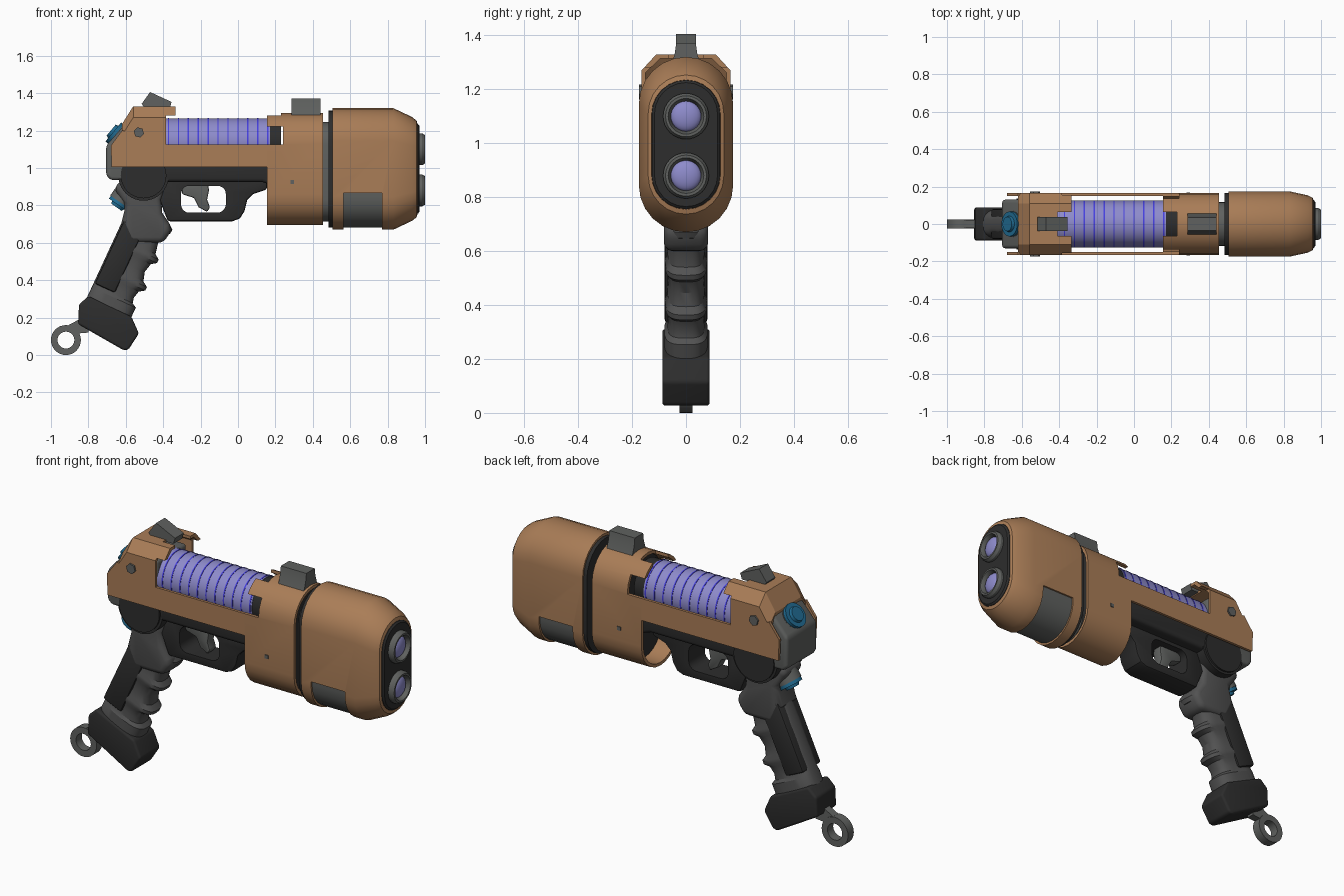
import bpy, bmesh, math
from mathutils import Vector

if "Cube" in bpy.data.objects:
    bpy.data.objects.remove(bpy.data.objects["Cube"])

def mat(name, r, g, b):
    m = bpy.data.materials.new(name)
    m.diffuse_color = (r, g, b, 1)
    m.use_nodes = True
    m.node_tree.nodes["Principled BSDF"].inputs["Base Color"].default_value = m.diffuse_color
    return m

BROWN = mat("copper_brown", .40, .205, .095)
DARK = mat("charcoal", .026, .026, .026)
GRAY = mat("steel_gray", .115, .12, .115)
GRIP = mat("grip_gray", .085, .085, .085)
BLUE = mat("button_blue", .015, .15, .29)
VIOLET = mat("coil_violet", .27, .26, .60)
COIL = mat("coil_blue", .06, .05, .75)

def finish(name, bm, m):
    bmesh.ops.recalc_face_normals(bm, faces=bm.faces)
    me = bpy.data.meshes.new(name)
    bm.to_mesh(me)
    bm.free()
    me.materials.append(m)
    ob = bpy.data.objects.new(name, me)
    bpy.context.collection.objects.link(ob)
    return ob

def bake(ob):
    dg = bpy.context.evaluated_depsgraph_get()
    me = bpy.data.meshes.new_from_object(ob.evaluated_get(dg))
    ob.modifiers.clear()
    ob.data = me

def loft(name, rings, m, closed=False):
    """Skin a list of equal rings; closed joins last to first, otherwise capped."""
    bm = bmesh.new()
    vs = [[bm.verts.new(p) for p in r] for r in rings]
    n = len(vs[0])
    for a, b in zip(vs, vs[1:] + ([vs[0]] if closed else [])):
        for i in range(n):
            j = (i + 1) % n
            bm.faces.new((a[i], a[j], b[j], b[i]))
    if not closed:
        bm.faces.new(vs[0])
        bm.faces.new(vs[-1])
    return finish(name, bm, m)

def prism(name, pts, y0, y1, m, bevel=0, seg=3):
    """Side profile (x, z) extruded along y."""
    ob = loft(name, [[(x, y, z) for x, z in pts] for y in (y0, y1)], m)
    if bevel:
        md = ob.modifiers.new("bevel", 'BEVEL')
        md.width, md.segments, md.limit_method, md.angle_limit = bevel, seg, 'ANGLE', math.radians(40)
        bake(ob)
    return ob

def box(name, x0, x1, y0, y1, z0, z1, m):
    return prism(name, [(x0, z0), (x1, z0), (x1, z1), (x0, z1)], y0, y1, m)

def cut(ob, *cutters):
    for c in cutters:
        c.hide_render = True
        md = ob.modifiers.new("cut", 'BOOLEAN')
        md.operation, md.object, md.solver = 'DIFFERENCE', c, 'EXACT'
    bake(ob)

def stadium(x, hw, hh, cz=.995, n=12):
    """Upright rounded slot outline in the plane at x."""
    pts = []
    for top, a0 in ((1, 0), (-1, math.pi)):
        for i in range(n + 1):
            a = a0 + math.pi * i / n
            pts.append((x, hw * math.cos(a), cz + top * (hh - hw) + hw * math.sin(a)))
    return pts

def disc(name, p, d, r, depth, m, r2=None, n=32):
    """Cylinder starting at p and running along d."""
    d = Vector(d).normalized()
    u = d.orthogonal().normalized()
    v = d.cross(u)
    def circ(o, q):
        return [o + q * (u * math.cos(2 * math.pi * i / n) + v * math.sin(2 * math.pi * i / n)) for i in range(n)]
    p = Vector(p)
    return loft(name, [circ(p, r), circ(p + d * depth, r2 or r)], m)

def lathe(name, c, axis, prof, m, n=32):
    """Hollow turned part: closed (offset, radius) profile around x or y."""
    rings = []
    for o, r in prof:
        ring = []
        for i in range(n):
            a = 2 * math.pi * i / n
            e = (o, r * math.cos(a), r * math.sin(a)) if axis == 'x' else (r * math.cos(a), o, r * math.sin(a))
            ring.append(Vector(c) + Vector(e))
        rings.append(ring)
    return loft(name, rings, m, True)

# Front shroud with a recessed gray wrap under it
shroud = loft("front_shroud", [stadium(*s) for s in (
    (.505, .175, .325), (.83, .175, .325), (.93, .153, .278), (.955, .14, .258),
    (.96, .128, .24), (.94, .126, .238), (.80, .15, .30), (.505, .15, .30))], BROWN, True)
cutters = [box("wrap_cutter", .565, .77, -.3, .3, .5, .865, DARK)]
cut(shroud, cutters[0])
loft("shroud_wrap", [stadium(x, .166, .314) for x in (.55, .785)], GRAY)
loft("muzzle_plate", [stadium(.93, .127, .239), stadium(.962, .127, .239), stadium(.97, .117, .23)], DARK)
loft("rear_flange", [stadium(x, .166, .312) for x in (.485, .51)], DARK)
loft("neck_ring", [stadium(x, .118, .265, .98) for x in (.44, .49)], GRAY)

# Twin barrels with glowing lenses
for label, z in (("upper", 1.1), ("lower", .88)):
    lathe(label + "_barrel", (0, 0, z), 'x', ((.93, .085), (.985, .085), (1, .076), (1, .066), (.98, .056), (.93, .056)), GRAY)
    bm = bmesh.new()
    bmesh.ops.create_uvsphere(bm, u_segments=24, v_segments=14, radius=.057)
    bmesh.ops.scale(bm, vec=(.45, 1, 1), verts=bm.verts)
    bmesh.ops.translate(bm, vec=(.97, 0, z), verts=bm.verts)
    finish(label + "_lens", bm, VIOLET)

# Middle shroud: hollow shell with side notches and top slot
middle = loft("middle_shroud", [stadium(*s) for s in (
    (.155, .165, .30), (.455, .165, .30), (.455, .148, .283), (.155, .148, .283))], BROWN, True)
cutters += [box("notch_cutter", .1, .24, -.3, .3, 1.125, 1.222, DARK),
            box("slot_cutter", -.41, .23, -.065, .065, 1.2, 1.5, DARK),
            box("window_cutter", -.385, -.2, -.3, .3, 1.0, 1.28, DARK)]
cut(middle, cutters[1], cutters[2])
loft("middle_core", [stadium(x, .146, .28) for x in (.25, .45)], DARK)

# Rear cover: chamfered arch plus long thin side plates
def arch(x, top):
    o = [(.165, 1.125), (.165, top - .06), (.11, top)]
    i = [(.095, top - .016), (.15, top - .068), (.15, 1.125)]
    half = o + [(-y, z) for y, z in reversed(o)]
    inner = [(-y, z) for y, z in reversed(i)] + i
    return [(x, y, z) for y, z in half + inner]

cover = loft("rear_cover", [arch(-.335, 1.33), arch(-.56, 1.33), arch(-.62, 1.235)], BROWN)
cut(cover, cutters[2], cutters[3])
for label, s in (("left", 1), ("right", -1)):
    prism(label + "_side_plate", [(-.675, 1.005), (.16, 1.005), (.16, 1.125), (-.386, 1.125),
          (-.386, 1.17), (-.62, 1.2), (-.68, 1.12)], s * .15, s * .165, BROWN)
    disc(label + "_cover_bolt", (-.53, s * .14, 1.19), (0, s, 0), .028, .034, GRAY, n=6)
    box(label + "_shroud_pin", .28, .3, s * .15, s * .169, .915, .935, GRAY)

# Inner body
prism("rear_body", [(-.705, .96), (-.68, .935), (-.5, .935), (-.4, 1.0), (-.4, 1.25), (-.59, 1.25), (-.705, 1.12)],
      -.13, .13, GRAY, .045, 4)
prism("lower_frame", [(-.62, .95), (-.42, .925), (.13, .925), (.26, .88), (.26, 1.05), (-.62, 1.05)],
      -.125, .125, DARK, .02)
disc("pivot_drum", (-.505, -.135, .96), (0, 1, 0), .122, .27, DARK, n=40)
lathe("pivot_rim", (-.505, 0, .96), 'y', ((-.125, .135), (.125, .135), (.125, .115), (-.125, .115)), DARK, 40)

# Energy coil
disc("energy_tube", (-.42, 0, 1.14), (1, 0, 0), .125, .59, VIOLET, n=40)
disc("tube_cap", (.17, 0, 1.14), (1, 0, 0), .122, .06, DARK, n=40)
for k in range(11):
    disc("coil_winding", (-.375 + k * .053, 0, 1.14), (1, 0, 0), .1268, .007, COIL, n=40)

# Sights
prism("rear_sight", [(-.47, 1.406), (-.355, 1.353), (-.365, 1.32), (-.50, 1.32), (-.515, 1.343)], -.038, .038, GRAY)
loft("front_sight", [[(x, y, z) for y, z in ((-.06, 1.275), (.06, 1.275), (.042, 1.33), (.036, 1.372),
     (-.036, 1.372), (-.042, 1.33))] for x in (.285, .44)], GRAY)

# Buttons at the back
for name, p, d, r in (("rear_button", (-.645, 0, 1.175), (-.77, 0, .64), .066),
                      ("lower_button", (-.625, 0, .825), (-.57, 0, -.82), .06)):
    p, d = Vector(p), Vector(d)
    disc(name + "_mount", p - d * .09, d, r + .004, .10, GRAY)
    disc(name + "_base", p, d, r, .028, BLUE)
    disc(name + "_cap", p + d * .025, d, r * .66, .018, BLUE, r * .58)

# Trigger guard and trigger
guard = prism("trigger_guard", [(-.38, .95), (-.42, .83), (-.375, .715), (-.03, .715), (.01, .73), (.035, .77),
              (.05, .83), (.08, .86), (.155, .885), (.155, .95)], -.07, .07, DARK, .012, 2)
hole = [(-.185 + sx * (.075 + .045 * math.cos(a)), .833 + sz * (.027 + .045 * math.sin(a)))
        for sx, sz, rev in ((1, 1, 0), (-1, 1, 1), (-1, -1, 0), (1, -1, 1))
        for a in [math.pi / 2 * (5 - i if rev else i) / 5 for i in range(6)]]
cutters.append(prism("guard_cutter", hole, -.2, .2, DARK))
cut(guard, cutters[-1])
prism("trigger", [(-.30, .92), (-.16, .92), (-.155, .88), (-.165, .83), (-.15, .79), (-.165, .765),
      (-.21, .79), (-.235, .84), (-.30, .86)], -.03, .03, GRAY, .008, 2)

# Grip: neck plus a lofted handle with finger ridges
prism("grip_neck", [(-.62, .94), (-.665, .89), (-.60, .80), (-.625, .70), (-.58, .60), (-.40, .60), (-.355, .665),
      (-.365, .70), (-.405, .76), (-.41, .83), (-.37, .94)], -.082, .082, GRIP, .03, 3)

def G(s, t, y=0):
    """Handle space: s down the grip, t toward the front."""
    return Vector((-.59 - .42 * s + .907 * t, y, .73 - .907 * s - .42 * t))

def section(s, back, front, hw, n=32):
    out = []
    for i in range(n):
        c, q = math.cos(2 * math.pi * i / n), math.sin(2 * math.pi * i / n)
        f = lambda v: math.copysign(abs(v) ** .65, v)
        out.append(G(s, (front + back) / 2 + (front - back) / 2 * f(c), hw * f(q)))
    return out

loft("grip_handle", [section(s, -.02, t, w) for s, t, w in (
    (-.08, .20, .07), (-.045, .243, .077), (-.02, .24, .077), (0, .215, .07), (.05, .203, .068), (.11, .215, .07),
    (.13, .243, .077), (.15, .243, .077), (.17, .215, .07), (.22, .203, .068), (.27, .218, .07), (.29, .248, .077),
    (.31, .248, .077), (.33, .218, .07), (.37, .208, .068), (.40, .215, .07), (.415, .24, .08), (.48, .24, .08))], GRIP)
prism("grip_panel", [(G(s, t).x, G(s, t).z) for s, t in ((0, -.014), (0, .105), (.39, .105), (.39, -.014))],
      -.08, .08, DARK, .012, 2)

# Butt cap and lanyard ring
prism("butt_cap", [(-.80, .315), (-.57, .205), (-.53, .115), (-.585, .03), (-.61, .025), (-.855, .165), (-.85, .27)],
      -.088, .088, DARK, .03, 4)
lathe("lanyard_ring", (-.92, 0, .08), 'y', ((-.025, .08), (.025, .08), (.025, .045), (-.025, .045)), GRAY)
prism("lanyard_arm", [(-.915, .155), (-.85, .19), (-.80, .19), (-.80, .12), (-.86, .115)], -.022, .022, GRAY)

# Clean up cutters and smooth curved faces
for c in cutters:
    bpy.data.objects.remove(c)
bpy.ops.object.select_all(action='DESELECT')
for ob in bpy.context.collection.objects:
    ob.select_set(True)
    bpy.context.view_layer.objects.active = ob
bpy.ops.object.shade_smooth_by_angle(angle=math.radians(30))
